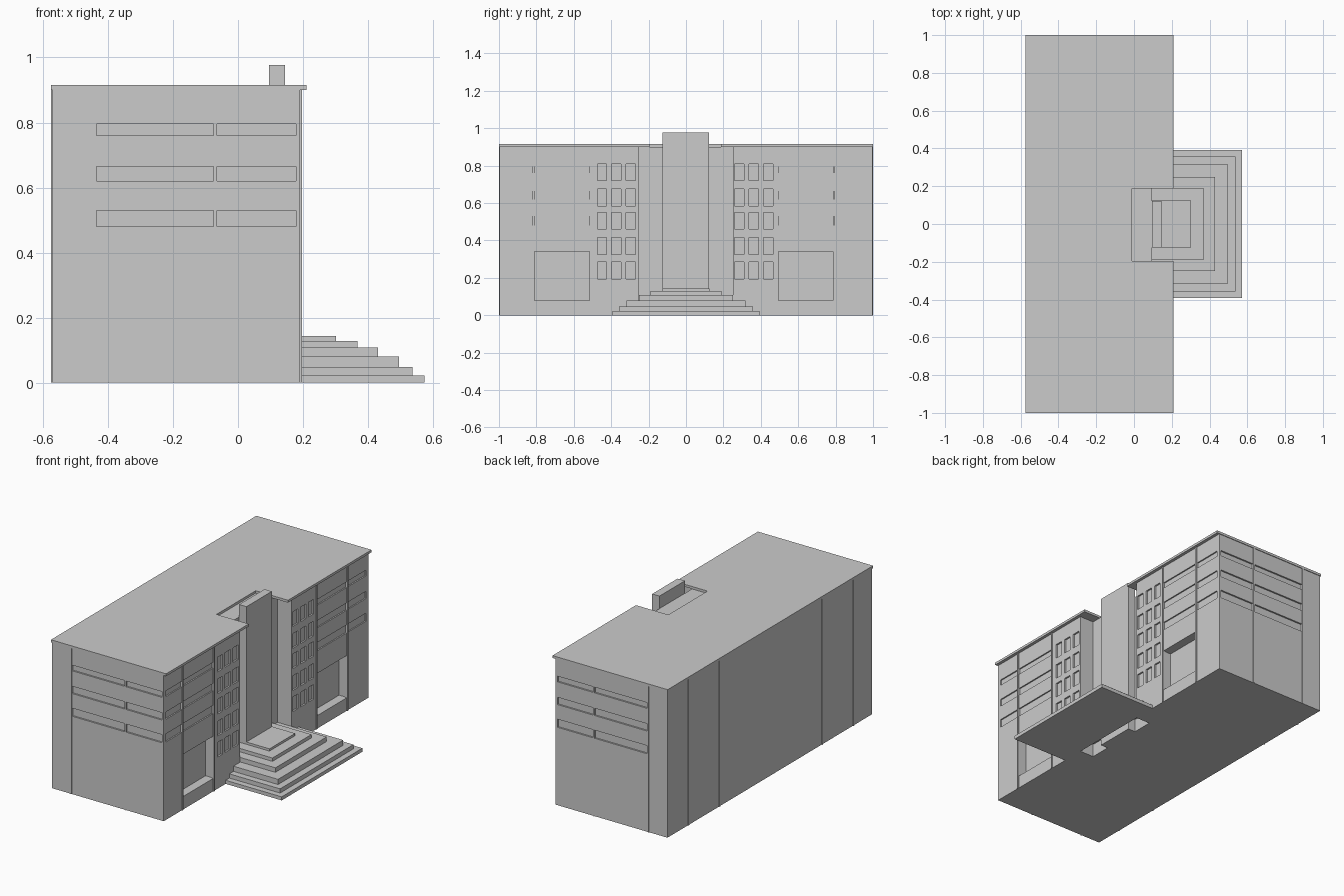
import bpy, bmesh

if "Cube" in bpy.data.objects:
    bpy.data.objects.remove(bpy.data.objects["Cube"])


def add_box(bm, x0, x1, y0, y1, z0, z1):
    cube = bmesh.ops.create_cube(bm, size=1.0)
    for v in cube["verts"]:
        v.co.x = x0 if v.co.x < 0 else x1
        v.co.y = y0 if v.co.y < 0 else y1
        v.co.z = z0 if v.co.z < 0 else z1


def finish(bm, name):
    bmesh.ops.recalc_face_normals(bm, faces=bm.faces)
    me = bpy.data.meshes.new(name)
    bm.to_mesh(me)
    bm.free()
    ob = bpy.data.objects.new(name, me)
    bpy.context.collection.objects.link(ob)
    return ob


def boxes(name, items):
    bm = bmesh.new()
    for b in items:
        add_box(bm, *b)
    return finish(bm, name)


def notched_block(name, x0, x1, y0, y1, nx, ny0, ny1, z0, z1):
    """Plan outline with a notch in the +x side, extruded upward."""
    plan = [(x0, y0), (x1, y0), (x1, ny0), (nx, ny0),
            (nx, ny1), (x1, ny1), (x1, y1), (x0, y1)]
    bm = bmesh.new()
    face = bm.faces.new([bm.verts.new((x, y, z0)) for x, y in plan])
    ext = bmesh.ops.extrude_face_region(bm, geom=[face])
    for v in ext["geom"]:
        if isinstance(v, bmesh.types.BMVert):
            v.co.z = z1
    return finish(bm, name)


BACK, FRONT, END = -0.571, 0.191, 0.996
TOP = 0.90
RIBS_Y = (-0.815, -0.51, 0.49, 0.79)
RIBS_X = (-0.44, -0.07)
BANDS = ((0.48, 0.53), (0.62, 0.665), (0.76, 0.795))

# Main walls with the entrance recess, and the roof slab
walls = notched_block("building_walls", BACK, FRONT, -END, END,
                      0.095, -0.255, 0.25, 0, TOP)
notched_block("roof_slab", -0.575, 0.21, -1, 1, -0.01, -0.195, 0.187, TOP, 0.915)

# Recesses: ground floor niches, small windows and horizontal bands
cuts = []
for y0, y1 in (RIBS_Y[:2], RIBS_Y[2:]):
    cuts.append((FRONT - 0.055, FRONT + 0.05, y0 + 0.002, y1, 0.08, 0.34))
for s in (-1, 1):
    for yc in (0.29, 0.367, 0.444):
        for zc in (0.24, 0.37, 0.505, 0.63, 0.765):
            y = s * yc - 0.005
            cuts.append((FRONT - 0.01, FRONT + 0.05, y - 0.025, y + 0.025,
                         zc - 0.045, zc + 0.045))
    for z0, z1 in BANDS:
        ya, yb = sorted((s * (END - 0.01), s * (END + 0.05)))
        cuts.append((RIBS_X[0] + 0.004, 0.178, ya, yb, z0, z1))
for z0, z1 in BANDS:
    cuts.append((FRONT - 0.008, FRONT + 0.05, -0.975, RIBS_Y[1], z0, z1))
    cuts.append((FRONT - 0.008, FRONT + 0.05, RIBS_Y[2], 0.975, z0, z1))
cutter = boxes("recess_cutter", cuts)
cutter.hide_render = True
mod = walls.modifiers.new("recesses", "BOOLEAN")
mod.operation = "DIFFERENCE"
mod.solver = "EXACT"
mod.object = cutter
bpy.context.view_layer.objects.active = walls
bpy.ops.object.modifier_apply(modifier=mod.name)
bpy.data.objects.remove(cutter)

# Thin vertical ribs on the back, front and both ends
ribs = []
for i, y in enumerate(RIBS_Y):
    ribs.append((BACK - 0.004, BACK + 0.002, y - 0.005, y + 0.005, 0, TOP))
    ribs.append((FRONT - 0.012, FRONT + 0.005, y - 0.005, y + 0.005, 0, TOP))
for x in RIBS_X:
    for s in (-1, 1):
        ya, yb = sorted((s * (END - 0.012), s * (END + 0.004)))
        ribs.append((x - 0.005, x + 0.005, ya, yb, 0, TOP))
boxes("vertical_ribs", ribs)

# Entrance tower rising through the roof notch
boxes("entrance_tower", [(0.095, 0.145, -0.125, 0.122, 0, 0.977)])

# Stacked entrance steps: outer x, half width, top height
steps = [(0.573, 0.393, 0.022), (0.537, 0.357, 0.048), (0.495, 0.317, 0.08),
         (0.43, 0.25, 0.108), (0.368, 0.19, 0.129), (0.302, 0.125, 0.143)]
items, below = [], 0.0
for x, w, z in steps:
    items.append((0.19 if w > 0.26 else 0.095, x, -w, w, below, z))
    below = z
boxes("entrance_steps", items)
